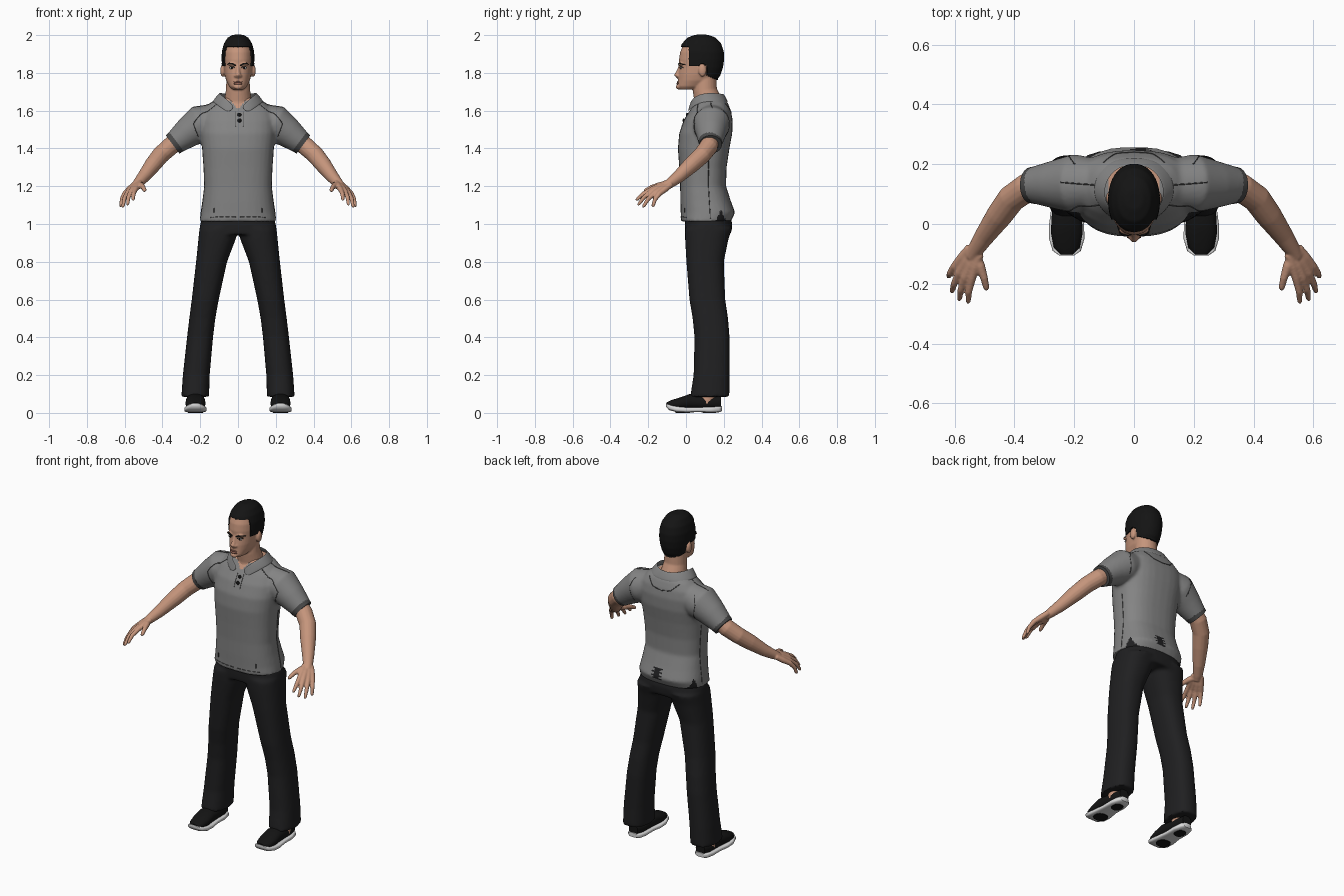
import bpy, bmesh, math
from mathutils import Vector, Matrix
from mathutils.bvhtree import BVHTree

if "Cube" in bpy.data.objects:
    bpy.data.objects.remove(bpy.data.objects["Cube"], do_unlink=True)


def material(name, r, g, b):
    m = bpy.data.materials.new(name)
    m.use_nodes = True
    m.diffuse_color = (r, g, b, 1)
    m.node_tree.nodes["Principled BSDF"].inputs["Base Color"].default_value = (r, g, b, 1)
    return m


skin = material("skin", .56, .3, .2)
grey = material("shirt grey", .23, .23, .23)
trim = material("trim grey", .07, .07, .07)
cloth = material("trouser black", .014, .014, .015)
black = material("hair black", .007, .007, .007)
white = material("sole white", .7, .7, .7)
lip = material("lip brown", .33, .14, .1)


# ---- shape helpers -------------------------------------------------------
def bridge(bm, rings):
    rows = [[bm.verts.new(p) for p in ring] for ring in rings]
    n = len(rows[0])
    for a, b in zip(rows, rows[1:]):
        for i in range(n):
            j = (i + 1) % n
            bm.faces.new((a[i], a[j], b[j], b[i]))
    bm.faces.new(rows[0])
    bm.faces.new(rows[-1])


def loft(bm, sections, power=2.4, along_y=False, n=32):
    """Sections are (x0, x1, v0, v1, position)."""
    rings = []
    for x0, x1, v0, v1, t in sections:
        ring = []
        for i in range(n):
            a = math.tau * i / n
            c, s = math.cos(a), math.sin(a)
            x = (x0 + x1) / 2 + (x1 - x0) / 2 * math.copysign(abs(c) ** (2 / power), c)
            v = (v0 + v1) / 2 + (v1 - v0) / 2 * math.copysign(abs(s) ** (2 / power), s)
            ring.append((x, t, v) if along_y else (x, v, t))
        rings.append(ring)
    bridge(bm, rings)


def tube(bm, points, n=16):
    """Points are (x, y, z, radius)."""
    pos = [Vector(p[:3]) for p in points]
    rings, u = [], None
    for i, p in enumerate(pos):
        d = (pos[min(i + 1, len(pos) - 1)] - pos[max(i - 1, 0)]).normalized()
        u = d.orthogonal() if u is None else u - d * u.dot(d)
        u.normalize()
        v, r = d.cross(u), points[i][3]
        rings.append([p + r * (u * math.cos(math.tau * k / n) + v * math.sin(math.tau * k / n))
                      for k in range(n)])
    bridge(bm, rings)


def blob(bm, centre, size):
    bmesh.ops.create_uvsphere(bm, u_segments=20, v_segments=12, radius=1,
                              matrix=Matrix.Translation(centre) @ Matrix.Diagonal((*size, 1)))


def make(name, bm, mats, voxel=0, mirror=False, smooth=4):
    """Turn a bmesh into an object, optionally mirrored and fused into one skin."""
    bmesh.ops.recalc_face_normals(bm, faces=bm.faces)
    me = bpy.data.meshes.new(name)
    bm.to_mesh(me)
    bm.free()
    ob = bpy.data.objects.new(name, me)
    bpy.context.collection.objects.link(ob)
    if mirror:
        ob.modifiers.new("mirror", "MIRROR")
    if voxel:
        fuse = ob.modifiers.new("fuse", "REMESH")
        fuse.mode, fuse.voxel_size = "VOXEL", voxel
        relax = ob.modifiers.new("relax", "SMOOTH")
        relax.factor, relax.iterations = .5, smooth
    return bake(ob, mats)


def bake(ob, mats):
    dg = bpy.context.evaluated_depsgraph_get()
    ob.data = bpy.data.meshes.new_from_object(ob.evaluated_get(dg))
    ob.modifiers.clear()
    ob.data.materials.clear()
    for m in mats:
        ob.data.materials.append(m)
    bpy.ops.object.select_all(action="DESELECT")
    ob.select_set(True)
    bpy.context.view_layer.objects.active = ob
    bpy.ops.object.shade_smooth_by_angle(angle=math.radians(45))
    return ob


def surface(ob):
    return BVHTree.FromPolygons([v.co for v in ob.data.vertices],
                                [p.vertices[:] for p in ob.data.polygons])


# ---- trousers ------------------------------------------------------------
bm = bmesh.new()
loft(bm, [(.153, .3, .022, .23, .085), (.15, .292, .04, .23, .2), (.132, .27, .045, .231, .4),
          (.12, .258, .035, .223, .5), (.102, .245, .018, .208, .6), (.058, .222, .002, .2, .8),
          (.012, .21, -.005, .225, .92), (0, .204, -.005, .245, .98)])
loft(bm, [(-.204, .204, -.005, .24, .945), (-.2, .2, -.006, .245, 1), (-.18, .18, 0, .23, 1.06)])
make("trousers", bm, [cloth], .011, True)

# ---- shoes and ankles ----------------------------------------------------
bm = bmesh.new()
loft(bm, [(.2, .25, .032, .05, -.105), (.178, .272, .015, .045, -.09), (.166, .284, .004, .036, -.05),
          (.167, .284, .002, .03, 0), (.176, .276, .004, .03, .06), (.175, .276, .002, .032, .13),
          (.184, .266, .003, .036, .175), (.2, .25, .01, .036, .19)], 3.5, True)
make("shoe_soles", bm, [white], mirror=True)
bm = bmesh.new()
loft(bm, [(.205, .245, .035, .055, -.102), (.182, .268, .02, .067, -.08), (.172, .278, .02, .082, -.03),
          (.174, .276, .02, .1, .02), (.18, .27, .02, .092, .08), (.182, .268, .02, .084, .14),
          (.195, .255, .02, .088, .185)], 2.3, True)
make("shoe_uppers", bm, [black], mirror=True)
bm = bmesh.new()
for x0, x1, y0, y1 in ((.185, .265, -.055, .02), (.195, .256, .09, .16)):
    loft(bm, [(x0, x1, y0, y1, 0), (x0, x1, y0, y1, .006)])
make("sole_grips", bm, [black], mirror=True)
bm = bmesh.new()
tube(bm, [(.227, .11, .05, .043), (.227, .115, .09, .042), (.227, .12, .16, .04)])
make("ankles", bm, [skin], mirror=True)

# ---- shirt: torso and sleeves fused --------------------------------------
bm = bmesh.new()
body = [(.202, -.027, .236, 1.012), (.197, -.028, .26, 1.06), (.188, -.03, .238, 1.12),
        (.179, -.031, .212, 1.2), (.183, -.036, .215, 1.3), (.19, -.043, .23, 1.4),
        (.2, -.036, .245, 1.48), (.2, -.011, .247, 1.55), (.185, .02, .238, 1.6),
        (.145, .045, .222, 1.64), (.1, .06, .2, 1.668)]
loft(bm, [(-w, w, f, b, z) for w, f, b, z in body], 2.5)
for s in (1, -1):
    tube(bm, [(s * .13, .135, 1.55, .085), (s * .2, .135, 1.53, .099),
              (s * .27, .132, 1.48, .08), (s * .342, .13, 1.424, .06)], 24)
shirt = make("shirt", bm, [grey, skin, cloth], .009)
for p in shirt.data.polygons:
    x, y, z = p.center
    if (z > 1.61 and y < .12 and abs(x) < (z - 1.608) * .9) or (z > 1.655 and abs(x) < .085):
        p.material_index = 1          # open neck
    elif y > .2 and 1.05 < z < 1.115 and abs(x - .02) < .015 + .02 * math.sin(z * 160) ** 2:
        p.material_index = 2          # torn patch at the back
    elif abs(x) > .13 and abs(y - .185) < (1.075 - z) * .45:
        p.material_index = 2          # side vents
shirt_tree = surface(shirt)


def on_shirt(p, lift=.001):
    co, normal, _, _ = shirt_tree.find_nearest(Vector(p))
    return co + normal * lift


def seam(bm, points, r=.0022, steps=8):
    path = []
    for a, b in zip(points, points[1:]):
        path += [Vector(a).lerp(Vector(b), i / steps) for i in range(steps)]
    tube(bm, [(*on_shirt(p, 0), r) for p in path + [Vector(points[-1])]], 6)


# seams, hem stitches and sleeve bands
bm = bmesh.new()
seam(bm, [(.12, .05, 1.65), (.19, .04, 1.6), (.235, .05, 1.53), (.21, .06, 1.46)])
seam(bm, [(.13, .13, 1.66), (.25, .14, 1.62)])
seam(bm, [(.2, .23, 1.63), (.22, .23, 1.55), (.2, .22, 1.45)])
seam(bm, [(0, .25, 1.59), (.06, .25, 1.6), (.11, .22, 1.65)])
seam(bm, [(.2, .12, 1.38), (.18, .12, 1.2), (.21, .13, 1.03)])
for i in range(5):
    seam(bm, [(.012 + i * .033, -.03, 1.037), (.034 + i * .033, -.03, 1.037)])
seam(bm, [(.14, -.03, 1.06), (.14, -.03, 1.085)], .004)
tube(bm, [(.326, .13, 1.436, .064), (.346, .13, 1.421, .06)], 24)
make("shirt_seams", bm, [trim], mirror=True)

# collar
inner = [(.012, .02, 1.617), (.05, .024, 1.655), (.09, .06, 1.687), (.103, .12, 1.697),
         (.068, .185, 1.692), (0, .203, 1.688)]
outer = [(.05, 0, 1.59), (.09, .025, 1.615), (.13, .065, 1.645), (.142, .13, 1.65),
         (.1, .21, 1.645), (0, .235, 1.645)]
bm = bmesh.new()
rows = [[bm.verts.new(p) for p in inner], [bm.verts.new(on_shirt(p, .007)) for p in outer]]
for i in range(len(inner) - 1):
    bm.faces.new((rows[0][i], rows[0][i + 1], rows[1][i + 1], rows[1][i]))
collar = make("collar", bm, [grey], mirror=True)
shell = collar.modifiers.new("thickness", "SOLIDIFY")
shell.thickness, shell.offset = .006, 0
collar.modifiers.new("round", "SUBSURF").levels = 2
bake(collar, [grey])

# placket and buttons
bm = bmesh.new()
for z in (1.6, 1.555):
    blob(bm, on_shirt((.008, -.03, z)), (.011, .006, .011))
make("buttons", bm, [black])
bm = bmesh.new()
for x in (-.012, .028):
    seam(bm, [(x, .01, 1.6), (x, -.03, 1.52)], .0015)
make("placket", bm, [trim])

# ---- arms and hands ------------------------------------------------------
bm = bmesh.new()
tube(bm, [(.3, .132, 1.455, .048), (.36, .12, 1.41, .049), (.41, .085, 1.365, .047),
          (.45, .03, 1.315, .044), (.5, -.04, 1.25, .034), (.53, -.085, 1.216, .027),
          (.545, -.11, 1.2, .022)])
fingers = [((.542, -.18, 1.185), (.556, -.266, 1.125)), ((.565, -.178, 1.176), (.586, -.256, 1.1)),
           ((.585, -.163, 1.166), (.611, -.23, 1.088)), ((.6, -.142, 1.16), (.622, -.178, 1.09))]
wrist = Vector((.533, -.09, 1.214))
for i, (knuckle, tip) in enumerate(fingers):
    k, t = Vector(knuckle), Vector(tip)
    root = wrist + Vector((.01, .007, -.003)) * (i - 1.5)
    mid = k.lerp(t, .5) + Vector((.004, -.004, .005))
    tube(bm, [(*root, .016), (*root.lerp(k, .5), .017), (*k, .014), (*mid, .0115),
              (*k.lerp(t, .9), .009), (*t, .005)], 12)
tube(bm, [(.535, -.1, 1.21, .018), (.515, -.14, 1.205, .017), (.502, -.18, 1.195, .013),
          (.495, -.21, 1.18, .011), (.493, -.222, 1.174, .006)], 12)
make("arms_and_hands", bm, [skin], .0045, True, 3)

# ---- head, neck, nose and ears -------------------------------------------
bm = bmesh.new()
skull = [(.03, -.035, .06, 1.712), (.047, -.046, .1, 1.728), (.063, -.042, .15, 1.76),
         (.071, -.041, .175, 1.79), (.076, -.035, .188, 1.83), (.079, -.037, .194, 1.87),
         (.078, -.031, .193, 1.91), (.068, -.015, .18, 1.95), (.05, .012, .152, 1.98),
         (.026, .05, .115, 1.994)]
loft(bm, [(-w, w, f, b, z) for w, f, b, z in skull], 2.15)
tube(bm, [(0, .12, 1.58, .085), (0, .115, 1.66, .072), (0, .1, 1.71, .064), (0, .1, 1.8, .06)], 24)
tube(bm, [(0, -.03, 1.845, .007), (0, -.04, 1.81, .01), (0, -.05, 1.788, .014), (0, -.04, 1.778, .01)], 12)
for s in (1, -1):
    blob(bm, (s * .013, -.042, 1.784), (.009, .01, .008))
    blob(bm, (s * .081, .087, 1.812), (.013, .021, .033))
    blob(bm, (s * .03, -.026, 1.845), (.026, .014, .008))
blob(bm, (0, -.04, 1.726), (.022, .014, .014))
head = make("head", bm, [skin], .005, smooth=3)
face_tree = surface(head)


def on_face(x, z):
    return face_tree.ray_cast(Vector((x, -1, z)), Vector((0, 1, 0)))[0]


# hair: the scalp faces, thickened outwards
def is_hair(c):
    if abs(c.x) > .079 and c.z < 1.85 and c.y < .112:
        return False
    return (c.z > 1.937 or (c.z > 1.838 and c.y > .018)
            or (c.y > .108 and c.z > 1.79 - (c.y - .108) * .5))


bm = bmesh.new()
bm.from_mesh(head.data)
bmesh.ops.delete(bm, geom=[f for f in bm.faces if not is_hair(f.calc_center_median())], context="FACES")
hair = make("hair", bm, [black])
volume = hair.modifiers.new("volume", "SOLIDIFY")
volume.thickness, volume.offset = .008, 1
bake(hair, [black])

# eyes, eyebrows and lips
whites, darks, lips = bmesh.new(), bmesh.new(), bmesh.new()
for s in (1, -1):
    eye = on_face(s * .032, 1.826)
    blob(whites, eye, (.014, .004, .006))
    blob(darks, eye + Vector((0, -.003, 0)), (.006, .003, .0055))
    tube(darks, [(*on_face(s * x, z), r) for x, z, r in
                 ((.012, 1.838, .003), (.03, 1.848, .005), (.045, 1.85, .004), (.056, 1.842, .002))], 8)
    tube(darks, [(*on_face(s * x, z), .002) for x, z in
                 ((.018, 1.828), (.027, 1.833), (.038, 1.833), (.047, 1.827))], 6)
for z, h in ((1.752, .004), (1.743, .006)):
    blob(lips, on_face(0, z), (.024, .006, h))
make("eye_whites", whites, [white])
make("irises_and_brows", darks, [black])
make("lips", lips, [lip])
